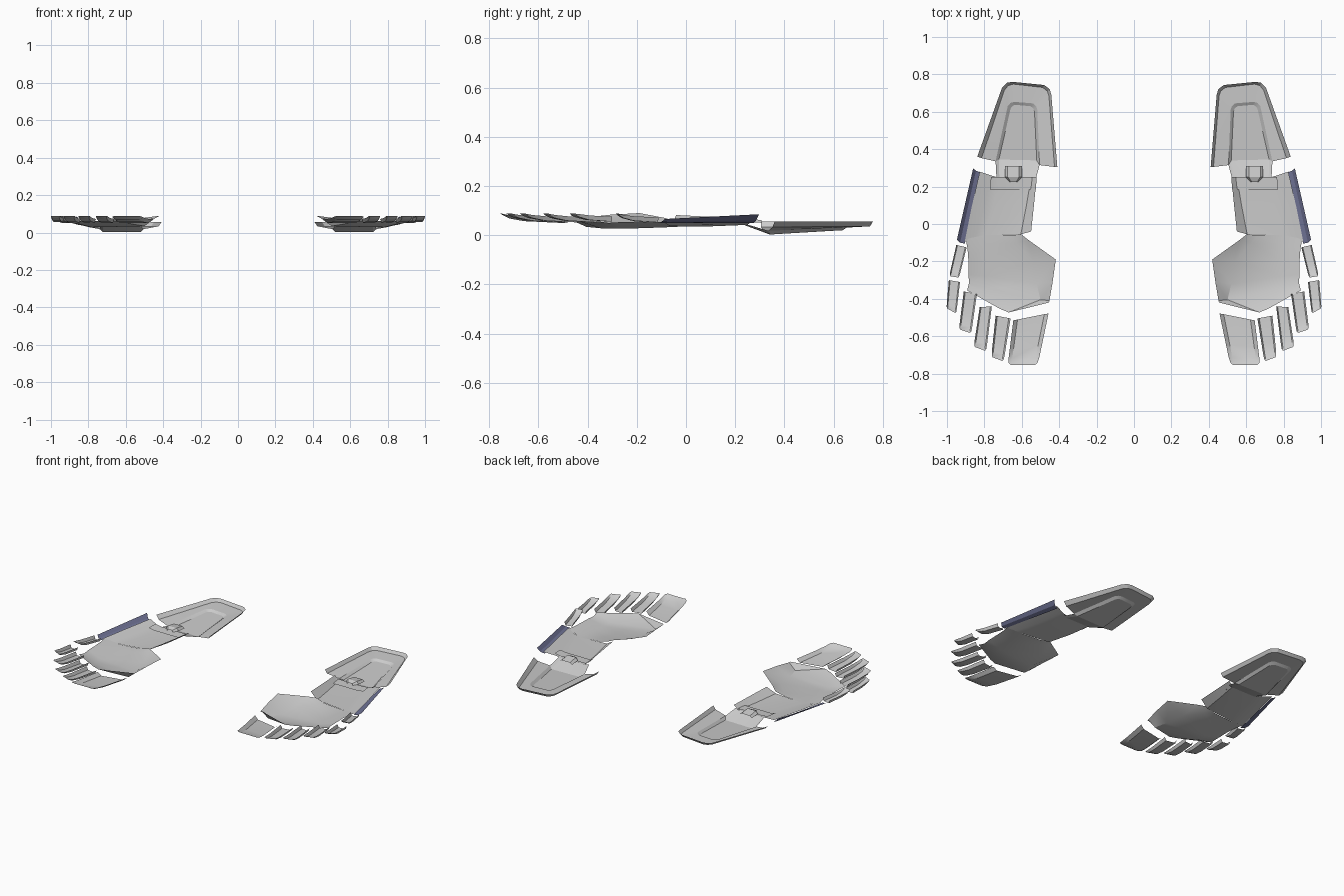
import bpy, bmesh, math

# Every part is a thin shell lofted through rows of points, modelled at +x and mirrored
def loft(name, rows, cap=False, color=None, crease=25):
    bm = bmesh.new()
    grid = [[bm.verts.new(p) for p in row] for row in rows]
    for a, b in zip(grid, grid[1:]):
        for i in range(len(a) - 1):
            bm.faces.new((a[i], a[i + 1], b[i + 1], b[i]))
    if cap:
        bm.faces.new(grid[-1])
    bmesh.ops.recalc_face_normals(bm, faces=bm.faces[:])
    bm.normal_update()
    if sum(f.normal.z * f.calc_area() for f in bm.faces) > 0:
        bmesh.ops.reverse_faces(bm, faces=bm.faces[:])
    me = bpy.data.meshes.new(name)
    bm.to_mesh(me)
    bm.free()
    ob = bpy.data.objects.new(name, me)
    bpy.context.collection.objects.link(ob)
    if color:
        mat = bpy.data.materials.new(name + "_paint")
        mat.diffuse_color = color
        me.materials.append(mat)
    bpy.ops.object.select_all(action='DESELECT')
    ob.select_set(True)
    bpy.context.view_layer.objects.active = ob
    bpy.ops.object.shade_smooth_by_angle(angle=math.radians(crease))
    mod = ob.modifiers.new("Mirror", 'MIRROR')
    mod.use_mirror_merge = False
    return ob

# Heel tray: U-shaped rings from the rim down to the recessed floor
loft("heel_tray", [
    [(.41, .305, .055), (.442, .69, .055), (.45, .72, .055), (.48, .743, .055),
     (.65, .76, .055), (.68, .755, .055), (.705, .73, .055), (.838, .36, .055)],
    [(.425, .305, .033), (.455, .685, .036), (.463, .71, .036), (.488, .73, .036),
     (.645, .748, .036), (.673, .74, .036), (.693, .715, .036), (.815, .352, .033)],
    [(.505, .315, .018), (.517, .61, .031), (.523, .63, .031), (.54, .645, .031),
     (.64, .653, .031), (.66, .648, .031), (.675, .63, .031), (.74, .335, .018)],
    [(.52, .34, .003), (.532, .60, .019), (.538, .617, .02), (.553, .63, .02),
     (.635, .637, .02), (.648, .632, .02), (.66, .617, .02), (.722, .345, .003)],
], cap=True)

# Sloping lip joining heel to arch
loft("heel_lip", [
    [(.505, .315, .018), (.52, .34, .003), (.722, .345, .003), (.74, .335, .018)],
    [(.525, .24, .046), (.54, .24, .04), (.72, .24, .04), (.735, .24, .046)],
])

# Small hinge tab over the joint
loft("hinge_tab", [
    [(.60, .31, .05), (.615, .31, .06), (.675, .31, .06), (.69, .31, .05)],
    [(.60, .25, .055), (.615, .25, .07), (.675, .25, .07), (.69, .25, .055)],
    [(.625, .225, .05), (.63, .225, .06), (.66, .225, .06), (.665, .225, .05)],
])

# Raised cross band at the back of the arch
loft("arch_band", [
    [(.52, .25, .065), (.545, .25, .05), (.73, .25, .05), (.765, .25, .058)],
    [(.525, .185, .068), (.55, .185, .048), (.735, .185, .048), (.77, .185, .055)],
])

# Arch plate
loft("arch_plate", [
    [(.52, .25, .068), (.55, .25, .042), (.73, .25, .042), (.765, .26, .05), (.825, .28, .062)],
    [(.535, .10, .075), (.575, .10, .04), (.75, .10, .036), (.80, .10, .042), (.868, .09, .058)],
    [(.55, -.04, .082), (.605, -.055, .047), (.80, -.06, .034), (.85, -.07, .04), (.905, -.095, .055)],
])

# Ball of the foot with steep front lip
loft("ball_plate", [
    [(.603, -.055, .06), (.66, -.06, .043), (.80, -.06, .033), (.90, -.08, .053)],
    [(.565, -.085, .07), (.63, -.10, .042), (.80, -.11, .031), (.89, -.13, .054)],
    [(.418, -.19, .09), (.54, -.20, .038), (.79, -.20, .028), (.885, -.20, .055)],
    [(.435, -.31, .083), (.52, -.32, .034), (.79, -.28, .027), (.885, -.27, .053)],
    [(.452, -.41, .072), (.50, -.405, .034), (.78, -.345, .028), (.882, -.315, .05)],
    [(.455, -.42, .074), (.67, -.473, .064), (.72, -.452, .062), (.892, -.355, .056)],
])

# Coloured outer side strip
loft("side_strip", [
    [(.82, .275, .05), (.845, .285, .06), (.86, .297, .085)],
    [(.905, -.105, .05), (.93, -.1, .054), (.947, -.085, .066)],
], color=(.16, .17, .30, 1))

# Toe plates: corners are back inner, back outer, tip outer, tip inner
def toe(name, a, b, c, d, base=.052):
    rows = []
    for t, z, rim, pinch in ((0, base, .02, 0), (.6, base + .007, .018, 0),
                             (.85, base + .018, .012, 0), (.95, .08, .006, .02),
                             (1, .088, .001, .1)):
        row = []
        for s, k in ((0, 1), (.12, 0), (.88, 0), (1, 1)):
            s = pinch + s * (1 - 2 * pinch)
            p = [(a[i] + (d[i] - a[i]) * t) * (1 - s) + (b[i] + (c[i] - b[i]) * t) * s
                 for i in (0, 1)]
            row.append((p[0], p[1], z + rim * k))
        rows.append(row)
    loft(name, rows)

toe("big_toe", (.457, -.478), (.645, -.515), (.675, -.755), (.515, -.755), .05)
toe("second_toe", (.66, -.505), (.74, -.49), (.763, -.71), (.697, -.735))
toe("third_toe", (.76, -.44), (.825, -.445), (.857, -.655), (.79, -.68))
toe("fourth_toe", (.84, -.375), (.91, -.36), (.936, -.562), (.87, -.585))
toe("little_toe_base", (.895, -.125), (.95, -.112), (.988, -.278), (.935, -.287))
toe("little_toe_tip", (.93, -.31), (.99, -.30), (1.003, -.45), (.95, -.478), .055)
